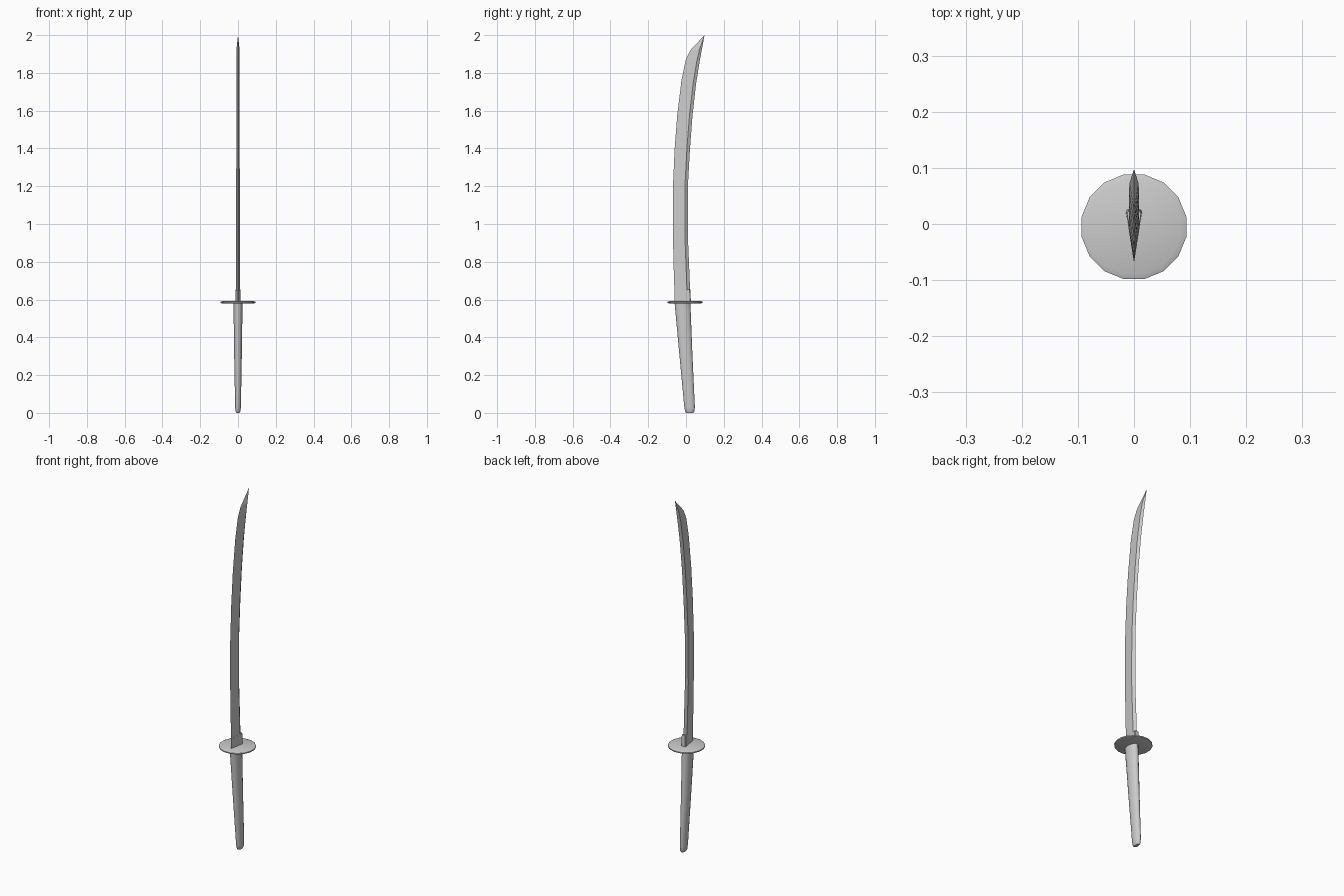
import bpy, bmesh
from math import cos, sin, tau, radians

if "Cube" in bpy.data.objects:
    bpy.data.objects.remove(bpy.data.objects["Cube"])


def loft(name, rings, smooth=None):
    """Skin a list of equal-length closed rings and cap both ends."""
    bm = bmesh.new()
    vr = [[bm.verts.new(p) for p in r] for r in rings]
    n = len(vr[0])
    for a, b in zip(vr, vr[1:]):
        for i in range(n):
            j = (i + 1) % n
            bm.faces.new((a[i], a[j], b[j], b[i]))
    bm.faces.new(vr[0][::-1])
    bm.faces.new(vr[-1])
    bmesh.ops.remove_doubles(bm, verts=bm.verts, dist=1e-5)
    bmesh.ops.recalc_face_normals(bm, faces=bm.faces)
    me = bpy.data.meshes.new(name)
    bm.to_mesh(me)
    bm.free()
    ob = bpy.data.objects.new(name, me)
    bpy.context.collection.objects.link(ob)
    if smooth:
        bpy.context.view_layer.objects.active = ob
        ob.select_set(True)
        bpy.ops.object.shade_smooth_by_angle(angle=radians(smooth))
        ob.select_set(False)
    return ob


def oval(z, y, rx, ry, n=16):
    return [(rx * cos(tau * (i + .5) / n), y + ry * sin(tau * (i + .5) / n), z)
            for i in range(n)]


def blade_ring(z0, edge, z1, spine, w):
    """Diamond section: sharp edge at -y, ridge close to the peaked spine."""
    t = 0.8
    y, z = edge + (spine - edge) * t, z0 + (z1 - z0) * t
    return [(0, edge, z0), (w, y, z), (0, spine, z1), (-w, y, z)]


# blade: edge z, edge y, spine z, spine y, half thickness
stations = [(.58, -.058, .58, .024, .010), (.72, -.064, .72, .019, .010),
            (.93, -.069, .93, .010, .010), (1.20, -.069, 1.20, .010, .0095),
            (1.40, -.060, 1.40, .021, .009), (1.58, -.046, 1.58, .035, .009),
            (1.76, -.024, 1.74, .053, .009), (1.87, -.001, 1.86, .072, .009),
            (1.92, .023, 1.93, .085, .008)]
rings = [blade_ring(*s) for s in stations]
rings.append([(0, .098, 2.0)] * 4)
rings_tip = rings.pop()
blade = loft("blade", rings)
bm = bmesh.new()
bm.from_mesh(blade.data)
# draw the end cap out to the point
cap = max(bm.faces, key=lambda f: f.calc_center_median().z if len(f.verts) == 4
          and min(v.co.z for v in f.verts) > 1.91 else -1)
bmesh.ops.poke(bm, faces=[cap])["verts"][0].co = rings_tip[0]
bm.to_mesh(blade.data)
bm.free()

# wedge-shaped collar at the blade root
loft("blade_collar", [[(0, -.062, z), (w, .022 - d, z + .008), (w * .8, .026 - d, z + .008),
                       (-w * .8, .026 - d, z + .008), (-w, .022 - d, z + .008)]
                      for z, w, d in ((.58, .0145, 0), (.645, .0125, .003))])

# round guard with a thin bevelled rim
loft("guard", [oval(z, -.005, r, r) for z, r in
               ((.579, .085), (.582, .095), (.588, .095), (.592, .085))], 60)

# tapering oval handle with a rounded butt
loft("handle", [oval(z, y, rx, ry) for z, y, rx, ry in
                ((0, .020, .009, .019), (.008, .0195, .013, .025), (.03, .019, .0155, .0285),
                 (.30, .0, .0205, .035), (.58, -.0185, .0245, .0425))], 50)
